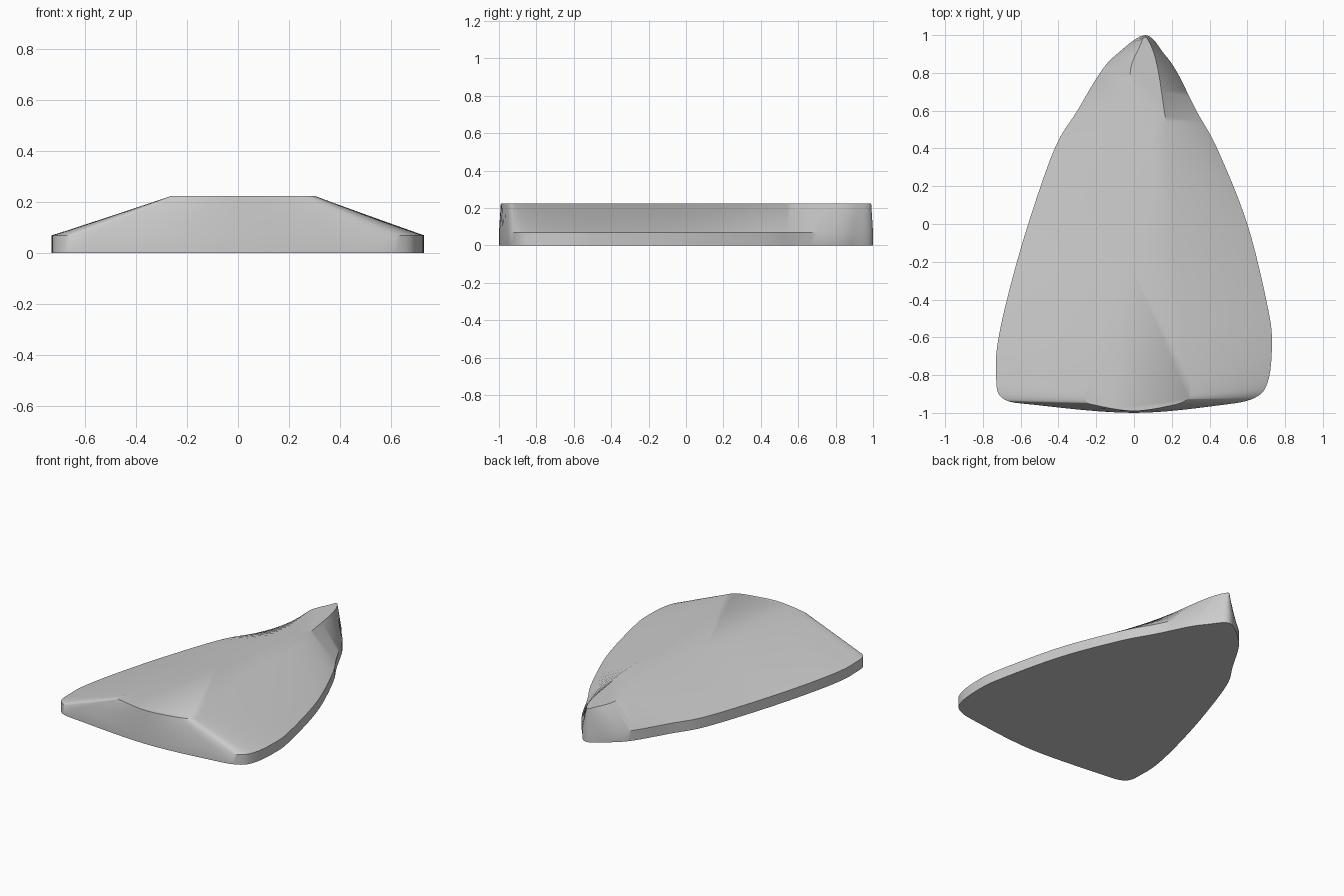
import bpy
import bmesh
import math
from mathutils import Vector

default_cube = bpy.data.objects.get("Cube")
if default_cube:
    bpy.data.objects.remove(default_cube, do_unlink=True)


def make_material(name, colour):
    material = bpy.data.materials.new(name)
    material.use_nodes = True
    rgba = (*colour, 1)
    material.diffuse_color = rgba
    material.node_tree.nodes["Principled BSDF"].inputs["Base Color"].default_value = rgba
    return material


def smooth_loop(points, steps):
    """Closed Catmull-Rom curve through the given points."""
    count = len(points)
    loop = []
    for i in range(count):
        before, start, end, after = (points[(i + k) % count] for k in (-1, 0, 1, 2))
        for step in range(steps):
            t = step / steps
            linear = end - before
            square = 2 * before - 5 * start + 4 * end - after
            cubic = 3 * (start - end) + after - before
            loop.append(start + (linear * t + square * t ** 2 + cubic * t ** 3) / 2)
    return loop


def add_ring(bm, loop, height):
    return [bm.verts.new((point.x, point.y, height)) for point in loop]


def bridge_rings(bm, lower, upper):
    count = len(lower)
    for i in range(count):
        j = (i + 1) % count
        bm.faces.new((lower[i], lower[j], upper[j], upper[i]))


# Matching points: base outline x, y and plateau edge x, y
outline = [
    (.06, 1, .06, .99), (-.09, .9, .03, .94), (-.18, .8, -.02, .8),
    (-.3, .6, .02, .6), (-.42, .4, .06, .4), (-.56, 0, .02, 0),
    (-.66, -.35, -.09, -.35), (-.72, -.62, -.18, -.65),
    (-.73, -.78, -.23, -.82), (-.7, -.92, -.26, -.93),
    (-.5, -.96, -.2, -.96), (0, -1, 0, -.99), (.45, -.96, .2, -.96),
    (.64, -.92, .28, -.93), (.71, -.83, .3, -.89), (.73, -.64, .29, -.75),
    (.71, -.45, .25, -.45), (.6, 0, .2, 0), (.44, .4, .19, .4),
    (.33, .6, .16, .6), (.23, .8, .13, .8), (.16, .9, .1, .92),
]
wall_height = .07
top_height = .225
base_loop = smooth_loop([Vector(key[:2]) for key in outline], 6)
plateau_loop = smooth_loop([Vector(key[2:]) for key in outline], 6)

# Body: upright rim, sloping flanks and flat plateau
bm = bmesh.new()
floor_ring = add_ring(bm, base_loop, 0)
rim_ring = add_ring(bm, base_loop, wall_height)
plateau_ring = add_ring(bm, plateau_loop, top_height)
bridge_rings(bm, floor_ring, rim_ring)
bridge_rings(bm, rim_ring, plateau_ring)
bm.faces.new(list(reversed(floor_ring)))
bm.faces.new(plateau_ring)
bmesh.ops.recalc_face_normals(bm, faces=bm.faces)

mesh = bpy.data.meshes.new("wedge_body")
bm.to_mesh(mesh)
bm.free()
body = bpy.data.objects.new("wedge_body", mesh)
bpy.context.collection.objects.link(body)
mesh.materials.append(make_material("plain grey", (.6, .6, .6)))

# Smooth flanks with crisp rim and plateau edges
bpy.ops.object.select_all(action="DESELECT")
body.select_set(True)
bpy.context.view_layer.objects.active = body
bpy.ops.object.shade_smooth_by_angle(angle=math.radians(40))
